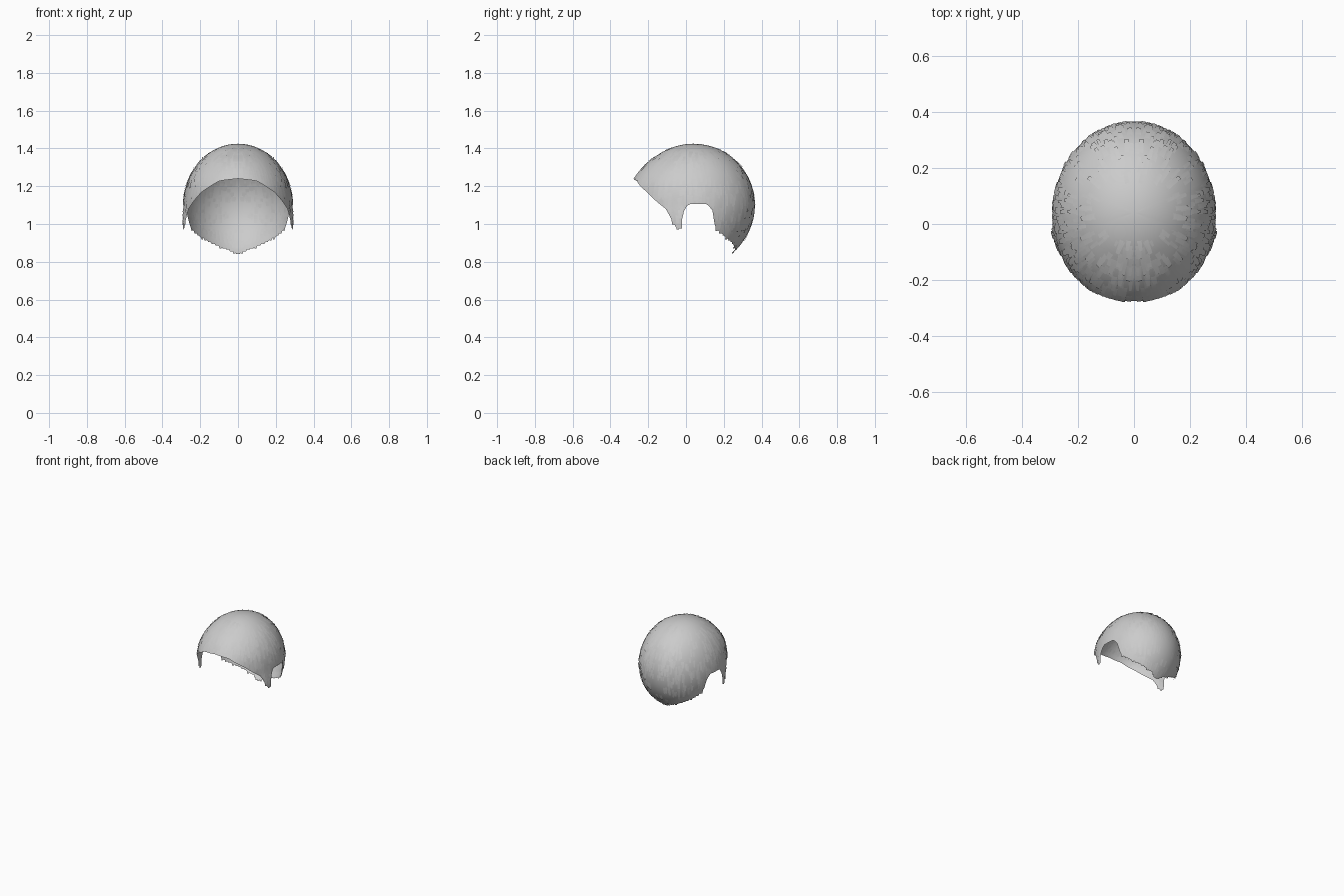
import bpy, math, random

if "Cube" in bpy.data.objects:
    bpy.data.objects.remove(bpy.data.objects["Cube"])

random.seed(4)
CY, CZ, R, XS = 0.04, 1.10, 0.325, 0.89

# Hairline: (azimuth from front, elevation) in degrees; brow, sideburn, ear arch, nape
HAIRLINE = [(0, 24), (20, 22), (41, 12), (64, -4), (71, -20), (76, -24), (82, -2),
            (86, 1), (103, 1), (108, -5), (112, -22), (125, -30), (157, -44),
            (170, -47), (172, -51), (180, -51)]


def hairline(az):
    az = min(abs(az), 180)
    for (a0, e0), (a1, e1) in zip(HAIRLINE, HAIRLINE[1:]):
        if az <= a1:
            return e0 + (e1 - e0) * (az - a0) / (a1 - a0)
    return HAIRLINE[-1][1]


def scalp(az, el, lift=0.0):
    """Point on the head-shaped surface, with a raised fringe and flared sideburns."""
    a, e = math.radians(az), math.radians(el)
    fringe = max(0, math.cos(a)) ** 2 * max(0, 1 - abs(el - 20) / 35) * 0.022
    side = math.exp(-((abs(az) - 74) / 14) ** 2) * max(0, -el / 24) * 0.12
    r = R + fringe + lift
    return (XS * (1 + side) * r * math.cos(e) * math.sin(a),
            CY - r * math.cos(e) * math.cos(a),
            CZ + r * math.sin(e))


def make_object(name, verts, faces):
    mesh = bpy.data.meshes.new(name)
    mesh.from_pydata(verts, [], faces)
    mesh.update()
    obj = bpy.data.objects.new(name, mesh)
    bpy.context.collection.objects.link(obj)
    bpy.ops.object.select_all(action='DESELECT')
    bpy.context.view_layer.objects.active = obj
    obj.select_set(True)
    bpy.ops.object.shade_smooth_by_angle(angle=math.radians(40))
    return obj


# Hair cap: rings running from the crown down to the hairline
COLS, ROWS = 120, 22
verts, faces = [scalp(0, 90)], []
for i in range(1, ROWS + 1):
    for j in range(COLS):
        az = -180 + 360 * j / COLS
        verts.append(scalp(az, 90 + (hairline(az) - 90) * i / ROWS))
for j in range(COLS):
    k = (j + 1) % COLS
    faces.append((0, 1 + j, 1 + k))
    for i in range(ROWS - 1):
        a, b = 1 + i * COLS, 1 + (i + 1) * COLS
        faces.append((a + j, b + j, b + k, a + k))
make_object("hair_cap", verts, faces)

# Hair strands: short overlapping strips lying on the cap, mirrored left and right
verts, faces = [], []


def strand(az, el, length, width, lift):
    for s in (-1, 1):
        base = len(verts)
        for t in range(4):
            e = el - length * t / 3
            half = width / max(0.3, math.cos(math.radians(e))) * (1 - 0.15 * t)
            for d in (-half, half):
                verts.append(scalp(s * az + d, e, lift * t / 3 - 0.002))
        for t in range(3):
            p = base + 2 * t
            faces.append((p, p + 2, p + 3, p + 1))


for n in range(420):
    az = random.uniform(2, 178)
    low = max(hairline(az - 2), hairline(az + 2))
    length = random.uniform(10, 18)
    top = math.degrees(math.asin(random.uniform(math.sin(math.radians(low)), 0.97)))
    strand(az, max(top, low + length), length, random.uniform(1.5, 2.6),
           random.uniform(0.003, 0.007))

# Ragged tips along the nape and sideburns
for az in list(range(114, 180, 5)) + [70, 74, 77]:
    strand(az, hairline(az) + 12, 12 + random.uniform(0, 2), 2.2, 0.005)
make_object("hair_strands", verts, faces)
